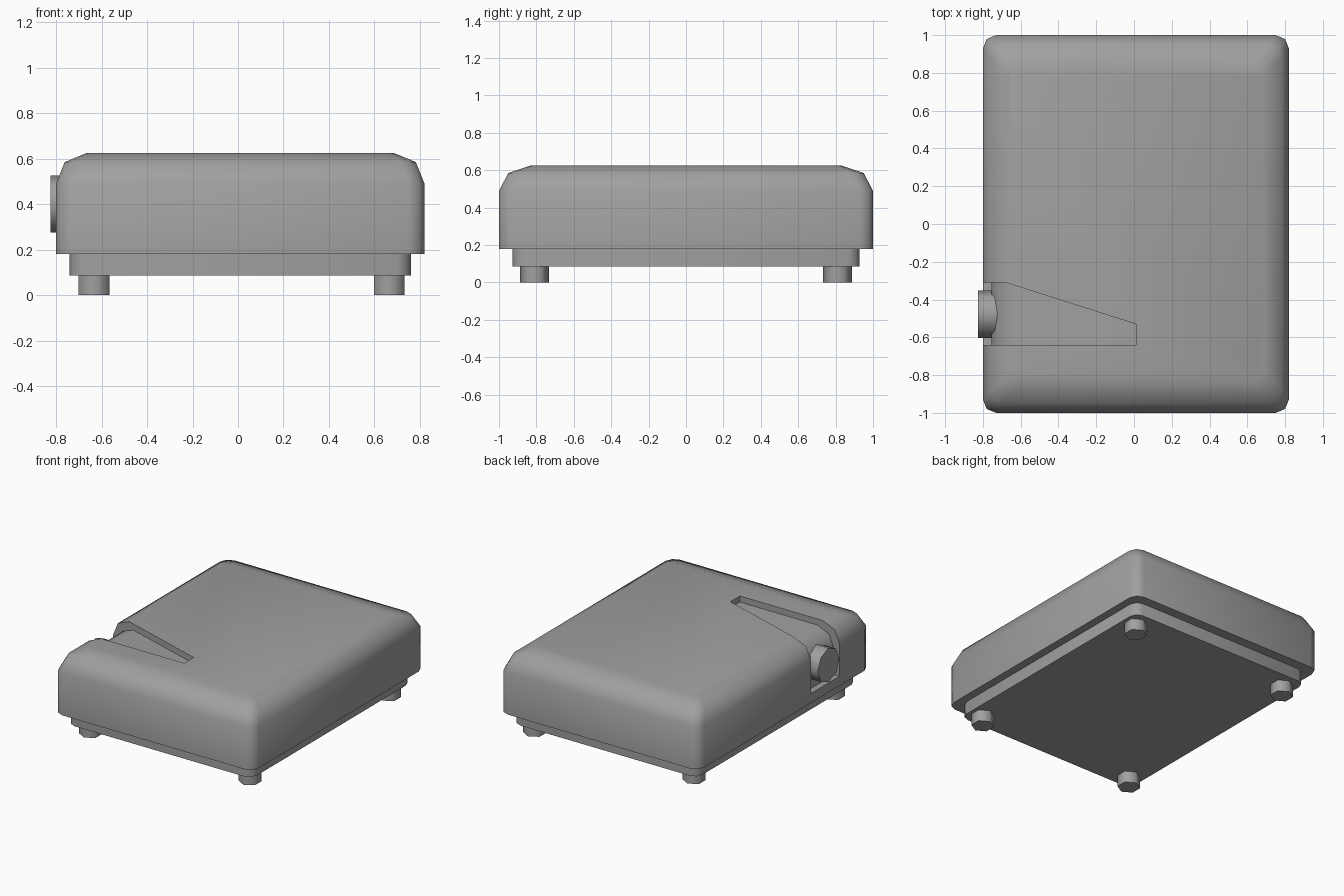
import bpy, bmesh, math

cube = bpy.data.objects.get("Cube")
if cube:
    bpy.data.objects.remove(cube, do_unlink=True)

grey = bpy.data.materials.new("mid grey")
grey.use_nodes = True
grey.diffuse_color = (0.35, 0.35, 0.35, 1)
grey.node_tree.nodes["Principled BSDF"].inputs["Base Color"].default_value = (0.35, 0.35, 0.35, 1)

CX = 0.01  # the case sits slightly left so the knob balances the width


def rounded_rect(hx, hy, r, segments=2):
    """Outline of a rectangle with rounded corners, counter-clockwise."""
    points = []
    for i, (sx, sy) in enumerate([(1, 1), (-1, 1), (-1, -1), (1, -1)]):
        for k in range(segments + 1):
            a = math.radians(90 * (i + k / segments))
            points.append((CX + sx * (hx - r) + r * math.cos(a),
                           sy * (hy - r) + r * math.sin(a)))
    return points


def loft(name, rings):
    """Closed solid through (outline, height) rings, bottom to top."""
    bm = bmesh.new()
    loops = [[bm.verts.new((x, y, z)) for x, y in outline] for outline, z in rings]
    for low, high in zip(loops, loops[1:]):
        for i in range(len(low)):
            j = (i + 1) % len(low)
            bm.faces.new((low[i], low[j], high[j], high[i]))
    bm.faces.new(loops[0][::-1])
    bm.faces.new(loops[-1])
    bmesh.ops.recalc_face_normals(bm, faces=bm.faces)
    mesh = bpy.data.meshes.new(name)
    bm.to_mesh(mesh)
    bm.free()
    mesh.materials.append(grey)
    obj = bpy.data.objects.new(name, mesh)
    bpy.context.collection.objects.link(obj)
    return obj


def select(obj):
    bpy.ops.object.select_all(action='DESELECT')
    obj.select_set(True)
    bpy.context.view_layer.objects.active = obj


def subtract(target, cutter):
    mod = target.modifiers.new("cut", 'BOOLEAN')
    mod.operation = 'DIFFERENCE'
    mod.solver = 'EXACT'
    mod.object = cutter
    select(target)
    bpy.ops.object.modifier_apply(modifier=mod.name)
    bpy.data.objects.remove(cutter, do_unlink=True)


def smooth(obj, degrees):
    select(obj)
    bpy.ops.object.shade_smooth_by_angle(angle=math.radians(degrees))


def case_solid(name, d):
    """Case shape with softened top, shrunk by d on all outer sides."""
    return loft(name, [
        (rounded_rect(0.81 - d, 1.0 - d, 0.07), 0.18),
        (rounded_rect(0.81 - d, 1.0 - d, 0.07), 0.49 - d),
        (rounded_rect(0.772 - d, 0.95 - d, 0.07), 0.585 - d),
        (rounded_rect(0.675 - d, 0.83 - d, 0.05), 0.625 - d)])


# Case with a tapering recess that wraps over its right edge
case = case_solid("case", 0)
wedge = [(-0.95, -0.64), (0.01, -0.64), (0.01, -0.53), (-0.68, -0.31), (-0.95, -0.31)]
recess = loft("recess_cutter", [(wedge, 0.25), (wedge, 0.8)])
subtract(recess, case_solid("recess_floor", 0.045))
subtract(case, recess)
smooth(case, 55)

# Base plate
base = loft("base_plate", [(rounded_rect(0.75, 0.927, 0.06), 0.085),
                           (rounded_rect(0.75, 0.927, 0.06), 0.19)])
smooth(base, 55)


def prism(name, sides, radius, depth, location, rotation):
    bpy.ops.mesh.primitive_cylinder_add(vertices=sides, radius=radius, depth=depth,
                                        location=location, rotation=rotation)
    obj = bpy.context.object
    obj.name = name
    obj.data.materials.append(grey)
    smooth(obj, 65)
    return obj


# Feet
for side, x in (("right", -0.633), ("left", 0.665)):
    for end, y in (("front", -0.81), ("back", 0.81)):
        prism(f"{end}_{side}_foot", 6, 0.078, 0.1, (x, y, 0.05), (0, 0, 0))

# Round knob in the recess
prism("knob", 8, 0.125, 0.145, (-0.7525, -0.478, 0.4), (0, math.pi / 2, 0))
